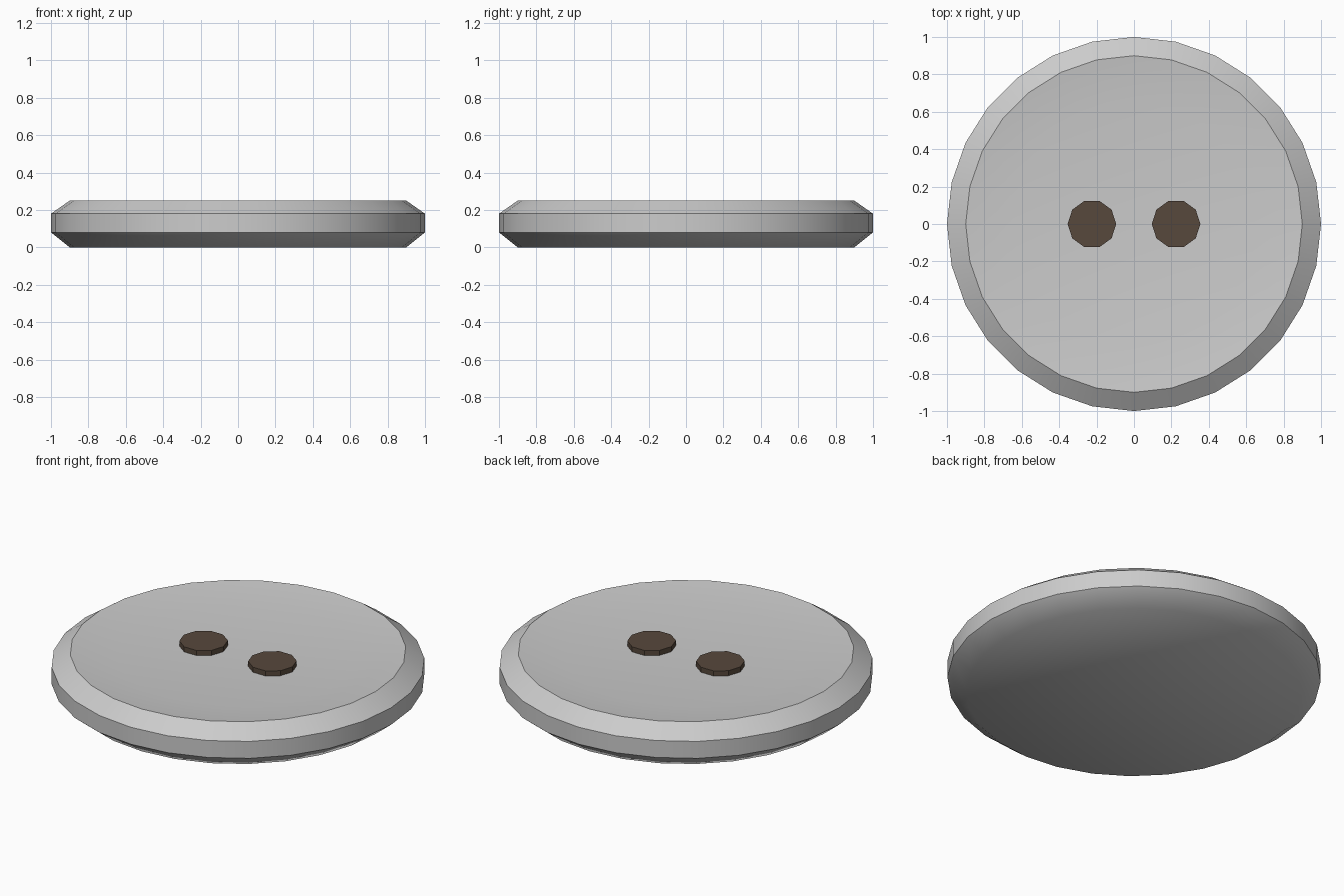
import bpy, bmesh, math

if "Cube" in bpy.data.objects:
    bpy.data.objects.remove(bpy.data.objects["Cube"])

# Button body: lathed profile with bevelled rim and shallow dished top
profile = [(0, 0), (0.9, 0), (1, 0.08), (1, 0.18), (0.9, 0.25), (0.65, 0.22), (0, 0.22)]
bm = bmesh.new()
verts = [bm.verts.new((r, 0, z)) for r, z in profile]
edges = [bm.edges.new(pair) for pair in zip(verts, verts[1:])]
bmesh.ops.spin(bm, geom=verts + edges, cent=(0, 0, 0), axis=(0, 0, 1),
               angle=math.tau, steps=28, use_merge=False)
bmesh.ops.remove_doubles(bm, verts=bm.verts[:], dist=1e-4)
bmesh.ops.recalc_face_normals(bm, faces=bm.faces[:])
mesh = bpy.data.meshes.new("button_body")
bm.to_mesh(mesh)
bm.free()
body = bpy.data.objects.new("button_body", mesh)
bpy.context.collection.objects.link(body)
bpy.ops.object.select_all(action='DESELECT')
body.select_set(True)
bpy.context.view_layer.objects.active = body
bpy.ops.object.shade_smooth_by_angle(angle=math.radians(40))

# Dark thread-hole plugs, ten-sided with a point along x
dark = bpy.data.materials.new("dark_brown")
dark.diffuse_color = (0.095, 0.065, 0.045, 1)
dark.use_nodes = True
dark.node_tree.nodes["Principled BSDF"].inputs["Base Color"].default_value = dark.diffuse_color
for side, x in (("left", -0.225), ("right", 0.225)):
    bpy.ops.mesh.primitive_cylinder_add(vertices=10, radius=0.13, depth=0.1,
                                        location=(x, 0, 0.2),
                                        rotation=(0, 0, math.pi / 2))
    hole = bpy.context.object
    hole.name = "thread_hole_" + side
    hole.data.materials.append(dark)
